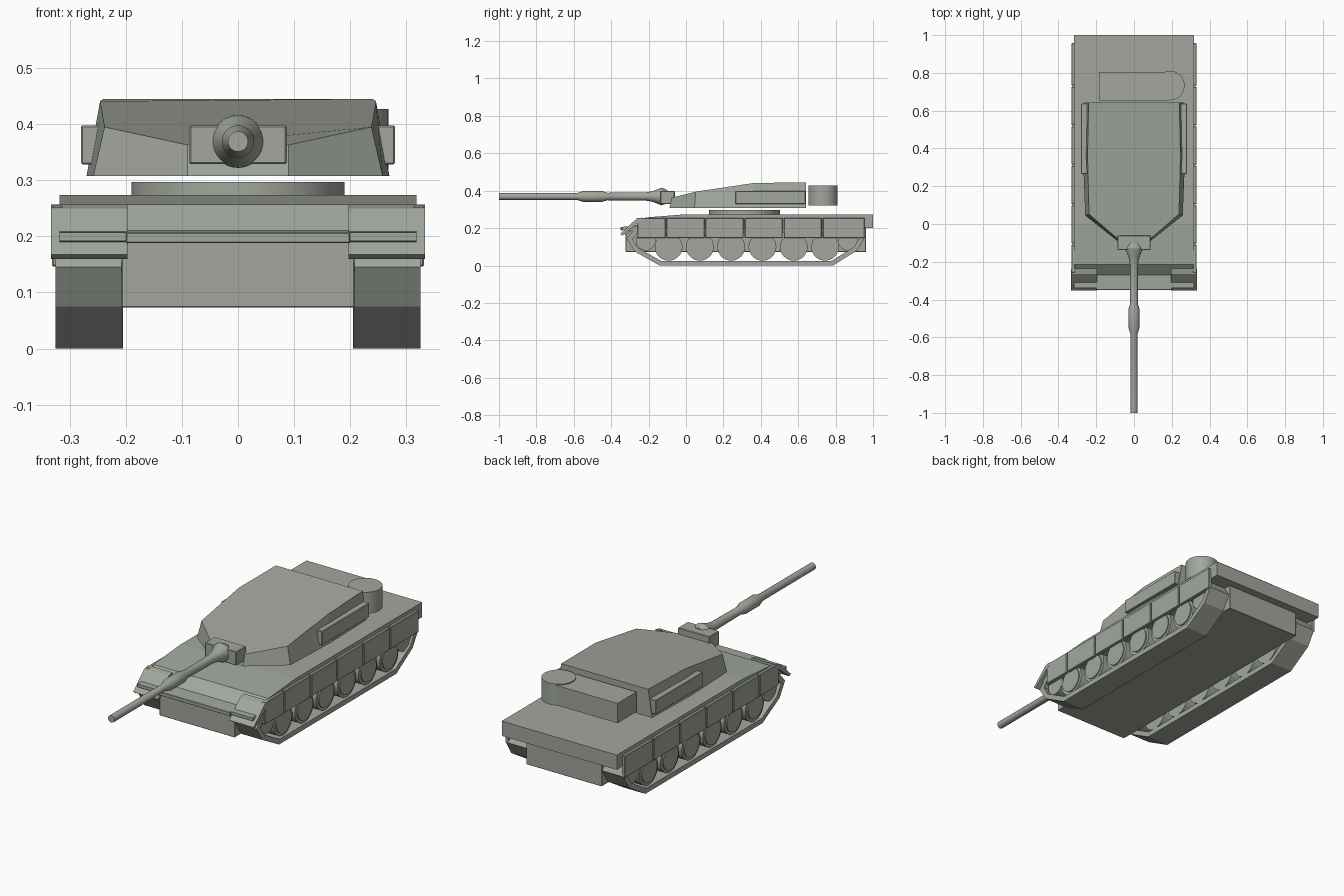
import bpy, bmesh, math
from mathutils import Matrix, Vector

if "Cube" in bpy.data.objects:
    bpy.data.objects.remove(bpy.data.objects["Cube"])

paint = bpy.data.materials.new("grey_green_paint")
paint.use_nodes = True
colour = (0.36, 0.39, 0.34, 1)
paint.diffuse_color = colour
bsdf = next(n for n in paint.node_tree.nodes if n.type == 'BSDF_PRINCIPLED')
bsdf.inputs["Base Color"].default_value = colour


def finish(name, bm, bevel=0, mirror=False, smooth=False, fix=True):
    """Turn a bmesh into a painted object with optional modifiers."""
    if fix:
        bmesh.ops.recalc_face_normals(bm, faces=bm.faces)
    mesh = bpy.data.meshes.new(name)
    bm.to_mesh(mesh)
    bm.free()
    mesh.materials.append(paint)
    ob = bpy.data.objects.new(name, mesh)
    bpy.context.collection.objects.link(ob)
    if smooth:
        bpy.ops.object.select_all(action='DESELECT')
        ob.select_set(True)
        bpy.context.view_layer.objects.active = ob
        bpy.ops.object.shade_smooth_by_angle(angle=math.radians(30))
    if bevel:
        mod = ob.modifiers.new("bevel", 'BEVEL')
        mod.width, mod.segments = bevel, 1
    if mirror:
        ob.modifiers.new("mirror", 'MIRROR')
    return ob


def loft(name, rings, **kw):
    """Closed solid joining two matching rings of points."""
    bm = bmesh.new()
    a, b = [[bm.verts.new(p) for p in ring] for ring in rings]
    bm.faces.new(a)
    bm.faces.new(b)
    for i in range(len(a)):
        j = (i + 1) % len(a)
        bm.faces.new((a[i], a[j], b[j], b[i]))
    return finish(name, bm, **kw)


def prism(name, profile, x0, x1, **kw):
    """Side profile (y, z) extruded across x."""
    return loft(name, [[(x, y, z) for y, z in profile] for x in (x0, x1)], **kw)


def box(name, x, y, z, **kw):
    return prism(name, [(y[0], z[0]), (y[1], z[0]), (y[1], z[1]), (y[0], z[1])], *x, **kw)


def lathe(name, profile, centre, axis, sides=32, **kw):
    """Profile (distance along axis, radius) revolved round the axis."""
    bm = bmesh.new()
    turn = Matrix.Translation(centre) @ Vector((0, 0, 1)).rotation_difference(Vector(axis)).to_matrix().to_4x4()
    rings = []
    for d, r in profile:
        rings.append([bm.verts.new(turn @ Vector((r * math.cos(math.tau * k / sides),
                                                  r * math.sin(math.tau * k / sides), d)))
                      for k in range(sides)])
    for a, b in zip(rings, rings[1:]):
        for k in range(sides):
            n = (k + 1) % sides
            bm.faces.new((a[k], a[n], b[n], b[k]))
    bm.faces.new(rings[0])
    bm.faces.new(rings[-1])
    return finish(name, bm, smooth=True, **kw)


# Hull: deck with sloped nose, and the tub between the tracks
prism("upper_hull", [(1, 0.2), (1, 0.274), (0, 0.274), (-0.215, 0.257), (-0.27, 0.21),
                     (-0.34, 0.207), (-0.34, 0.192), (-0.29, 0.183), (-0.25, 0.2)], -0.318, 0.318)
box("lower_hull", (-0.208, 0.208), (-0.323, 0.963), (0.073, 0.2), bevel=0.002)
box("nose_crossbar", (-0.2, 0.2), (-0.35, -0.335), (0.188, 0.207), bevel=0.002)

# Mudguards over the front of the tracks
prism("front_mudguard", [(-0.235, 0.257), (-0.265, 0.25), (-0.352, 0.168), (-0.34, 0.16),
                         (-0.25, 0.232), (-0.235, 0.24)], 0.197, 0.333, mirror=True)
prism("mudguard_bracket", [(-0.25, 0.225), (-0.342, 0.175), (-0.322, 0.162)],
      0.272, 0.282, mirror=True)

# Tracks: thin bands around open running gear
loop = [(-0.14, 0), (0.785, 0), (0.915, 0.08), (0.957, 0.15), (0.925, 0.2),
        (-0.27, 0.2), (-0.318, 0.145), (-0.275, 0.075)]
bm = bmesh.new()
inner, outer = [[bm.verts.new((x, y, z)) for y, z in loop] for x in (0.205, 0.325)]
for i in range(len(loop)):
    j = (i + 1) % len(loop)
    bm.faces.new((inner[i], inner[j], outer[j], outer[i]))
track = finish("track", bm, fix=False)
shell = track.modifiers.new("thickness", 'SOLIDIFY')
shell.thickness, shell.offset, shell.use_even_offset = 0.025, -1, True
track.modifiers.new("mirror", 'MIRROR')

# Road wheels with a stepped rim, and end wheels
for i in range(6):
    lathe(f"road_wheel_{i + 1}", [(0, 0.074), (0.106, 0.074), (0.106, 0.06), (0.112, 0.06)],
          (0.208, -0.093 + 0.1673 * i, 0.1), (1, 0, 0), mirror=True)
for name, y in (("idler_wheel", -0.215), ("drive_wheel", 0.865)):
    lathe(name, [(0, 0.052), (0.105, 0.052)], (0.208, y, 0.132), (1, 0, 0), mirror=True)

# Side skirts
edges = [-0.262, -0.107, 0.102, 0.311, 0.52, 0.729, 0.958]
for i, (a, b) in enumerate(zip(edges, edges[1:])):
    box(f"side_skirt_{i + 1}", (0.312, 0.332), (a + 0.003, b - 0.003), (0.146, 0.255),
        bevel=0.003, mirror=True)

# Turret ring and faceted turret
lathe("turret_ring", [(0.27, 0.19), (0.297, 0.19)], (0, 0.313, 0), (0, 0, 1), sides=48)


def both_sides(half):
    return half + [(-x, y, z) for x, y, z in reversed(half)]


base = both_sides([(0.09, -0.088, 0.308), (0.258, 0.045, 0.308), (0.27, 0.35, 0.308), (0.262, 0.642, 0.308)])
roof = both_sides([(0.09, -0.075, 0.363), (0.238, 0.052, 0.395), (0.246, 0.362, 0.441), (0.24, 0.642, 0.445)])
loft("turret", [base, roof])

# Turret stowage: side boxes, rear bin and drum
box("turret_side_box", (0.23, 0.28), (0.265, 0.638), (0.328, 0.398), bevel=0.003, mirror=True)
box("rear_bin", (-0.185, 0.19), (0.655, 0.805), (0.323, 0.422))
lathe("rear_drum", [(0.32, 0.078), (0.427, 0.078)], (0.19, 0.733, 0), (0, 0, 1), sides=40)

# Gun: mantlet block and turned barrel
box("mantlet", (-0.087, 0.087), (-0.138, -0.06), (0.329, 0.398), bevel=0.003)
lathe("gun_barrel", [(0.1, 0.034), (0.128, 0.047), (0.135, 0.046), (0.175, 0.029), (0.215, 0.022),
                     (0.42, 0.02), (0.45, 0.029), (0.55, 0.029), (0.585, 0.018), (1, 0.018)],
      (0, 0, 0.369), (0, -1, 0))
